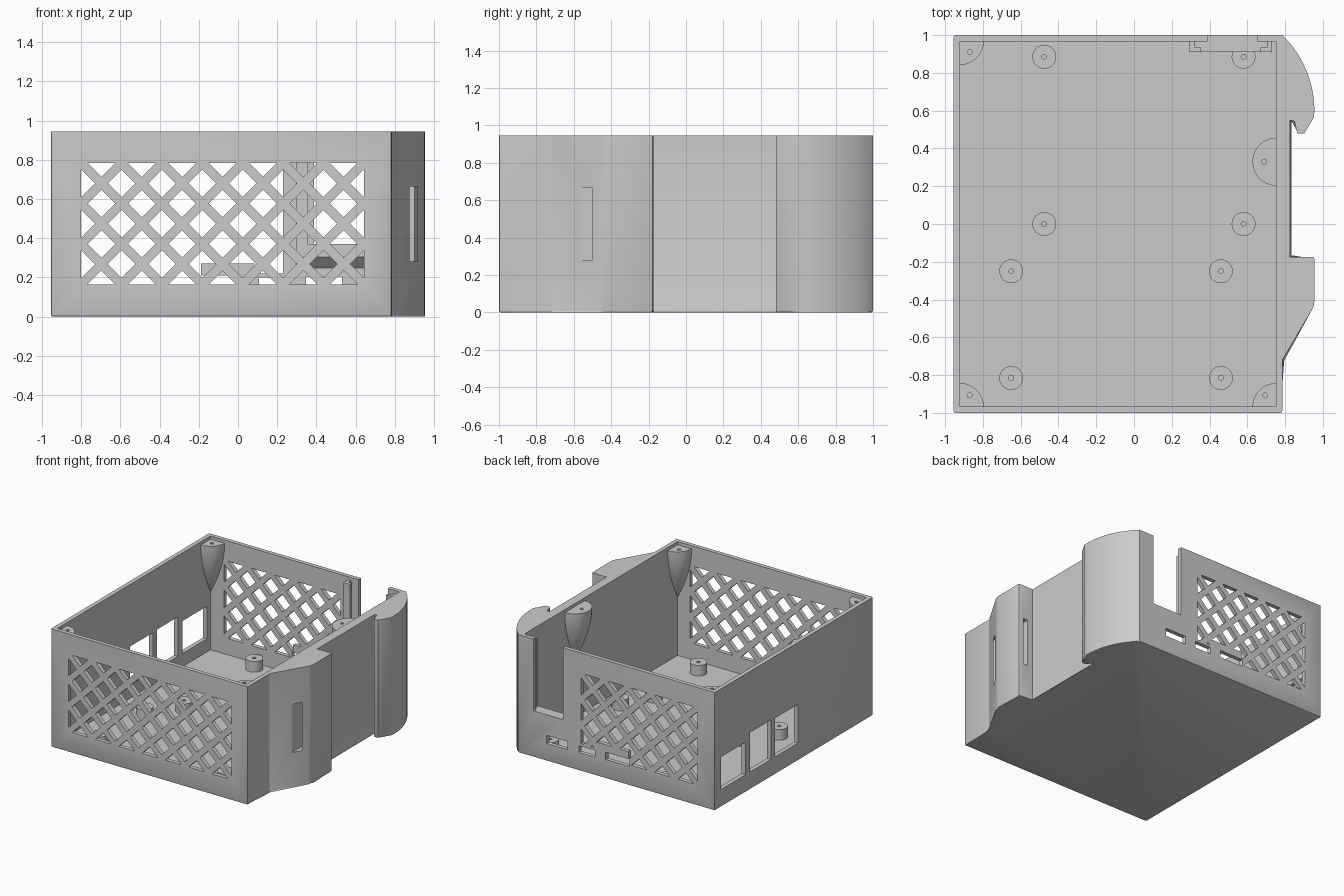
import bpy, bmesh, math
from mathutils import Vector

if "Cube" in bpy.data.objects:
    bpy.data.objects.remove(bpy.data.objects["Cube"])

grey = bpy.data.materials.new("plain_grey")
grey.diffuse_color = (0.6, 0.6, 0.6, 1)
grey.use_nodes = True
grey.node_tree.nodes["Principled BSDF"].inputs["Base Color"].default_value = grey.diffuse_color

TOP = 0.945                                   # rim height
X0, X1, Y0, Y1 = -0.92, 0.752, -0.967, 0.967  # cavity
FLOOR = 0.035


def finish(name, bm):
    bmesh.ops.recalc_face_normals(bm, faces=bm.faces)
    me = bpy.data.meshes.new(name)
    bm.to_mesh(me)
    bm.free()
    ob = bpy.data.objects.new(name, me)
    bpy.context.collection.objects.link(ob)
    me.materials.append(grey)
    return ob


def add_prism(bm, pts, lo, hi, axis="z"):
    """Extrude a 2D outline along an axis."""
    place = {"z": lambda u, v, w: (u, v, w),
             "y": lambda u, v, w: (u, w, v),
             "x": lambda u, v, w: (w, u, v)}[axis]
    a = [bm.verts.new(place(u, v, lo)) for u, v in pts]
    b = [bm.verts.new(place(u, v, hi)) for u, v in pts]
    bm.faces.new(a)
    bm.faces.new(b[::-1])
    for i in range(len(pts)):
        j = (i + 1) % len(pts)
        bm.faces.new((a[i], b[i], b[j], a[j]))


def prism(name, pts, lo, hi, axis="z"):
    bm = bmesh.new()
    add_prism(bm, pts, lo, hi, axis)
    return finish(name, bm)


def rect(u0, u1, v0, v1):
    return [(u0, v0), (u1, v0), (u1, v1), (u0, v1)]


def circle(x, y, r, n):
    return [(x + r * math.cos(2 * math.pi * i / n),
             y + r * math.sin(2 * math.pi * i / n)) for i in range(n)]


def cut(ob, cutter):
    """Subtract the cutter from the part and remove it."""
    m = ob.modifiers.new("cut", "BOOLEAN")
    m.operation, m.solver, m.object = "DIFFERENCE", "EXACT", cutter
    bpy.context.view_layer.objects.active = ob
    bpy.ops.object.modifier_apply(modifier=m.name)
    bpy.data.objects.remove(cutter)


def lattice(columns, y0, y1, rows=3, x0=-0.80, z0=0.165, p=0.206, d=0.07):
    """Diamond openings, halved where they meet the border."""
    bm = bmesh.new()
    x1, z1 = x0 + columns * p, z0 + rows * p
    for i in range(2 * columns + 1):
        for j in range(2 * rows + 1):
            if (i + j) % 2 == 0:
                continue
            x, z = x0 + i * p / 2, z0 + j * p / 2
            pts = [(x - d, z), (x, z - d), (x + d, z), (x, z + d)]
            pts = [q for q in pts
                   if x0 - .01 < q[0] < x1 + .01 and z0 - .01 < q[1] < z1 + .01]
            add_prism(bm, pts, y0, y1, "y")
    return finish("lattice_cutter", bm)


# Outer outline: box, front cable block, recessed side wall and rear hook
R, CX, CY = 0.556, 0.399, 0.60
arc = [(CX + R * math.cos(a), CY + R * math.sin(a))
       for a in (math.radians(46 * i / 14) for i in range(14))]
outline = [(-0.955, -1), (0.785, -1), (0.785, -0.72), (0.942, -0.455),
           (0.951, -0.435), (0.955, -0.41), (0.955, -0.175), (0.825, -0.175),
           (0.825, 0.548), (0.848, 0.545), (0.865, 0.48), (0.902, 0.48),
           (0.953, 0.566)] + arc + [(0.785, 1), (-0.955, 1)]
bm = bmesh.new()
add_prism(bm, outline, 0, TOP)
edges = []
for e in bm.edges:
    a, b = e.verts[0].co, e.verts[1].co
    upright = abs(a.z - b.z) > 0.5
    corner = a.x < -0.9 or a.y < -0.9 or (a.x > 0.95 and -0.2 < a.y < -0.1)
    if max(a.z, b.z) < 0.001 or (upright and corner):
        edges.append(e)
bmesh.ops.bevel(bm, geom=edges, offset=0.01, segments=2, profile=0.5,
                affect="EDGES", clamp_overlap=True)
body = finish("case_body", bm)
cut(body, prism("cavity", rect(X0, X1, Y0, Y1), FLOOR, TOP + 0.1))

# Front and back ventilation lattices; the back one leaves pads around ports
cut(body, lattice(7, -1.1, -0.9))
back = lattice(5, 0.9, 1.1)
cut(back, prism("pad", rect(-0.19, 0.085, 0.1, 0.27), 0.8, 1.2, "y"))
cut(back, prism("pad", rect(0.08, 0.3, 0.1, 0.22), 0.8, 1.2, "y"))
cut(body, back)

# Back wall socket notch and small ports
for r in (rect(0.388, 0.65, 0.37, 1.1), rect(0.346, 0.532, 0.14, 0.205),
          rect(0.107, 0.248, 0.145, 0.2), rect(-0.2, 0.01, 0.152, 0.21)):
    cut(body, prism("port", r, 0.9, 1.1, "y"))

# Left wall windows
for r in (rect(0.61, 0.92, 0.14, 0.40), rect(0.29, 0.555, 0.14, 0.455),
          rect(-0.05, 0.24, 0.14, 0.45)):
    cut(body, prism("window", r, -1.05, -0.85, "x"))

# Strap slot through the side block
cut(body, prism("slot", rect(0.875, 0.915, 0.28, 0.665), -0.8, -0.1, "y"))

# Standoffs on the floor
spots = [(-0.475, 0.885), (0.58, 0.885), (-0.475, 0), (0.58, 0),
         (-0.65, -0.25), (0.46, -0.25), (-0.65, -0.815), (0.46, -0.815)]
for x, y in spots:
    post = prism("standoff", circle(x, y, 0.063, 32), FLOOR - 0.005, 0.12)
    cut(post, prism("hole", circle(x, y, 0.013, 12), 0.05, 0.2))


def lid_post(cx, cy, start, sweep, hx, hy):
    """Bullet-shaped screw boss growing out of a wall or corner."""
    bm = bmesh.new()
    n, levels, prev = 16, 12, None
    for k in range(levels + 1):
        t = k / levels
        r = max(0.127 * math.sin(t * math.pi / 2) ** 0.9, 0.002)
        z = 0.50 + 0.42 * t
        ring = [bm.verts.new((cx, cy, z))]
        for i in range(n + 1):
            a = math.radians(start + sweep * i / n)
            ring.append(bm.verts.new((cx + r * math.cos(a), cy + r * math.sin(a), z)))
        if prev:
            for i in range(len(ring)):
                j = (i + 1) % len(ring)
                bm.faces.new((prev[i], prev[j], ring[j], ring[i]))
        else:
            bm.faces.new(ring)
        prev = ring
    bm.faces.new(prev)
    post = finish("lid_post", bm)
    cut(post, prism("hole", circle(hx, hy, 0.013, 12), 0.82, 1.0))


lid_post(X0 - 0.002, Y1 + 0.002, 270, 90, -0.87, 0.912)
lid_post(X0 - 0.002, Y0 - 0.002, 0, 90, -0.87, -0.907)
lid_post(X1 + 0.002, Y0 - 0.002, 90, 90, 0.695, -0.907)
lid_post(X1 + 0.002, 0.33, 90, 180, 0.69, 0.33)

# Socket holder: two L-shaped rails on a sloped sill
rail = [(0.295, 0.97), (0.295, 0.91), (0.355, 0.91), (0.355, 0.935),
        (0.322, 0.935), (0.322, 0.97)]
prism("socket_rail_left", rail, 0.365, 0.92)
prism("socket_rail_right", [(1.025 - x, y) for x, y in rail], 0.365, 0.92)
prism("socket_sill", [(0.97, 0.37), (0.91, 0.37), (0.91, 0.305), (0.97, 0.245)],
      0.295, 0.73, "x")

# Smooth curves, sharp edges
bpy.ops.object.select_all(action="DESELECT")
for ob in bpy.context.scene.objects:
    ob.select_set(True)
bpy.context.view_layer.objects.active = body
bpy.ops.object.shade_smooth_by_angle(angle=math.radians(30))
